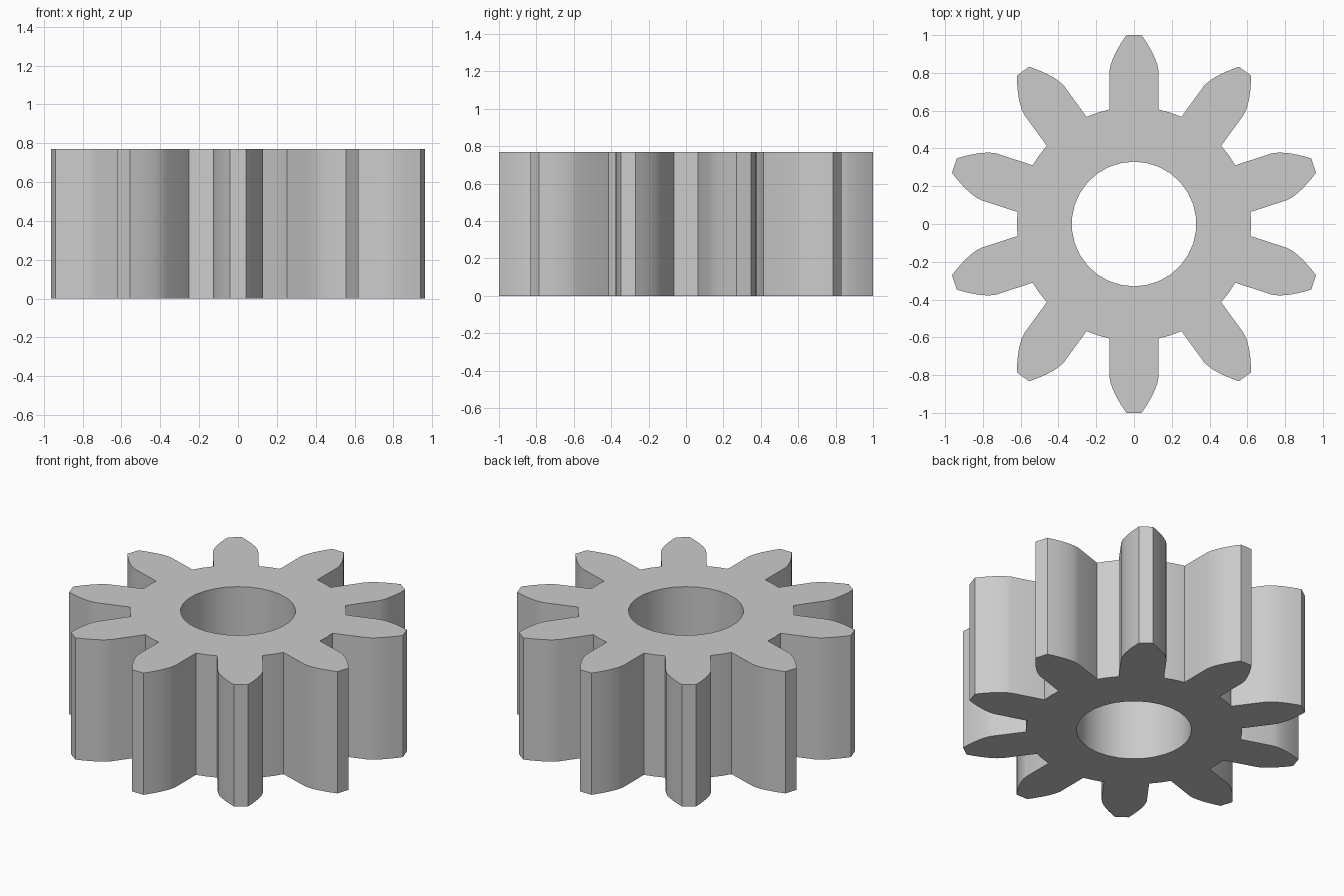
import bpy
import bmesh
from math import cos, sin, pi
from mathutils import Matrix, Vector

cube = bpy.data.objects.get("Cube")
if cube:
    bpy.data.objects.remove(cube, do_unlink=True)

TEETH, HEIGHT = 10, 0.77
ROOT_R, BORE_R, BORE_SIDES = 0.62, 0.33, 30
HALF_W, TIP_W, FLANK_Y, STEPS = 0.13, 0.04, 0.81, 6

# One tooth pointing at +y: straight flank, then a curve narrowing to a flat tip
half = [Vector((HALF_W, (ROOT_R**2 - HALF_W**2) ** 0.5, 0))]
for i in range(STEPS + 1):
    t = i / STEPS
    half.append(Vector((HALF_W - (HALF_W - TIP_W) * t**1.5,
                        FLANK_Y + (1 - FLANK_Y) * t, 0)))
mirrored = [Vector((-p.x, p.y, 0)) for p in reversed(half)]
gap_angle = pi / 2 + pi / TEETH
gap_middle = Vector((ROOT_R * cos(gap_angle), ROOT_R * sin(gap_angle), 0))
tooth = half + mirrored + [gap_middle]

# Repeat the tooth around the wheel, and outline the bore
outline = [Matrix.Rotation(2 * pi * k / TEETH, 3, 'Z') @ p
           for k in range(TEETH) for p in tooth]
bore = [Vector((BORE_R * cos(a), BORE_R * sin(a), 0))
        for a in (2 * pi * (k + 0.5) / BORE_SIDES for k in range(BORE_SIDES))]

# Fill between the two outlines and raise it to full height
bm = bmesh.new()
edges = []
for loop in (outline, bore):
    verts = [bm.verts.new(p) for p in loop]
    edges += [bm.edges.new((v, verts[i - 1])) for i, v in enumerate(verts)]
bmesh.ops.triangle_fill(bm, edges=edges, use_beauty=True)
raised = bmesh.ops.extrude_face_region(bm, geom=bm.faces[:], use_keep_orig=True)
bmesh.ops.translate(bm, vec=(0, 0, HEIGHT),
                    verts=[g for g in raised["geom"] if isinstance(g, bmesh.types.BMVert)])
bmesh.ops.recalc_face_normals(bm, faces=bm.faces[:])

mesh = bpy.data.meshes.new("gear_wheel")
bm.to_mesh(mesh)
bm.free()
gear = bpy.data.objects.new("gear_wheel", mesh)
bpy.context.collection.objects.link(gear)

# Plain grey
grey = bpy.data.materials.new("grey")
grey.use_nodes = True
colour = (0.6, 0.6, 0.6, 1)
grey.diffuse_color = colour
grey.node_tree.nodes["Principled BSDF"].inputs["Base Color"].default_value = colour
mesh.materials.append(grey)

bpy.ops.object.select_all(action='DESELECT')
gear.select_set(True)
bpy.context.view_layer.objects.active = gear
bpy.ops.object.shade_smooth_by_angle(angle=pi / 6)
